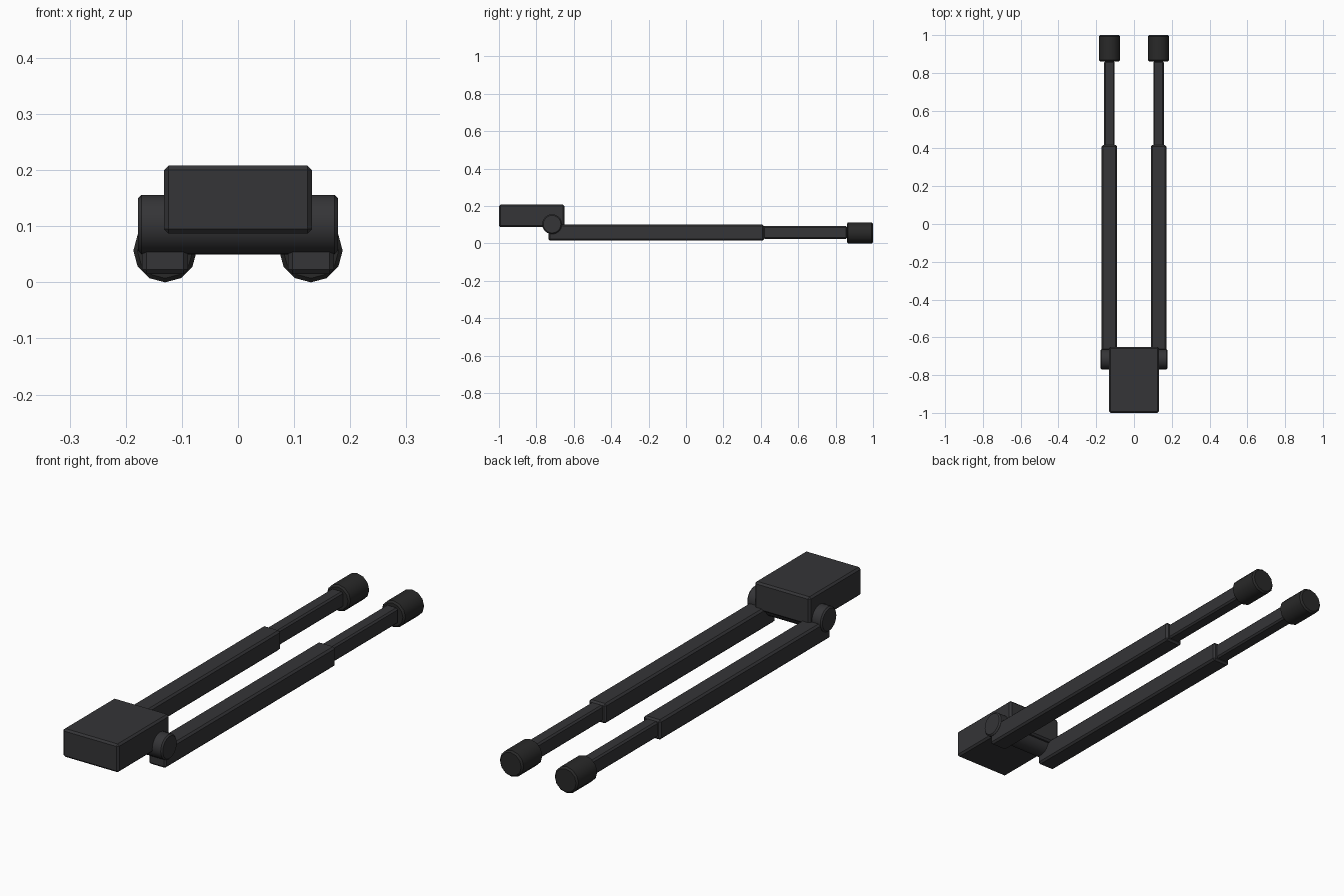
import bpy, math

if "Cube" in bpy.data.objects:
    bpy.data.objects.remove(bpy.data.objects["Cube"])


def material(name, color):
    m = bpy.data.materials.new(name)
    m.diffuse_color = (*color, 1)
    m.use_nodes = True
    m.node_tree.nodes["Principled BSDF"].inputs["Base Color"].default_value = m.diffuse_color
    return m


METAL = material("dark_metal", (0.035, 0.035, 0.038))
RUBBER = material("black_rubber", (0.022, 0.022, 0.022))


def finish(name, mat, bevel):
    ob = bpy.context.object
    ob.name = name
    ob.data.materials.append(mat)
    bpy.ops.object.transform_apply(location=False, rotation=True, scale=True)
    mod = ob.modifiers.new("edge_bevel", 'BEVEL')
    mod.width = bevel
    mod.segments = 1
    mod.limit_method = 'ANGLE'
    mod.angle_limit = math.radians(40)
    return ob


def box(name, x, y, z, mat=METAL, bevel=0.008):
    # each axis is given as a (min, max) range
    axes = (x, y, z)
    bpy.ops.mesh.primitive_cube_add(size=1, location=[(a + b) / 2 for a, b in axes])
    bpy.context.object.scale = [b - a for a, b in axes]
    return finish(name, mat, bevel)


def cylinder(name, loc, radius, depth, sides, rot, mat=METAL, bevel=0.006):
    bpy.ops.mesh.primitive_cylinder_add(vertices=sides, radius=radius, depth=depth,
                                        location=loc, rotation=rot)
    ob = finish(name, mat, bevel)
    bpy.ops.object.shade_smooth_by_angle(angle=math.radians(35))
    return ob


# Mounting head and the hinge pin running through it
box("head_block", (-0.132, 0.132), (-1.0, -0.65), (0.087, 0.208))
cylinder("hinge_pin", (0, -0.716, 0.103), 0.053, 0.356, 24, (0, math.pi / 2, 0))

# Two telescoping legs with rubber feet
for side, s in (("left", -1), ("right", 1)):
    cx = 0.13 * s
    box(f"{side}_upper_leg", (cx - 0.041, cx + 0.041), (-0.735, 0.418), (0.015, 0.1))
    box(f"{side}_lower_leg", (cx - 0.028, cx + 0.028), (0.412, 0.862), (0.025, 0.093), bevel=0.007)
    cylinder(f"{side}_foot", (cx, 0.93, 0.0565), 0.0565, 0.14, 12,
             (math.pi / 2, 0, 0), RUBBER, 0.007)
